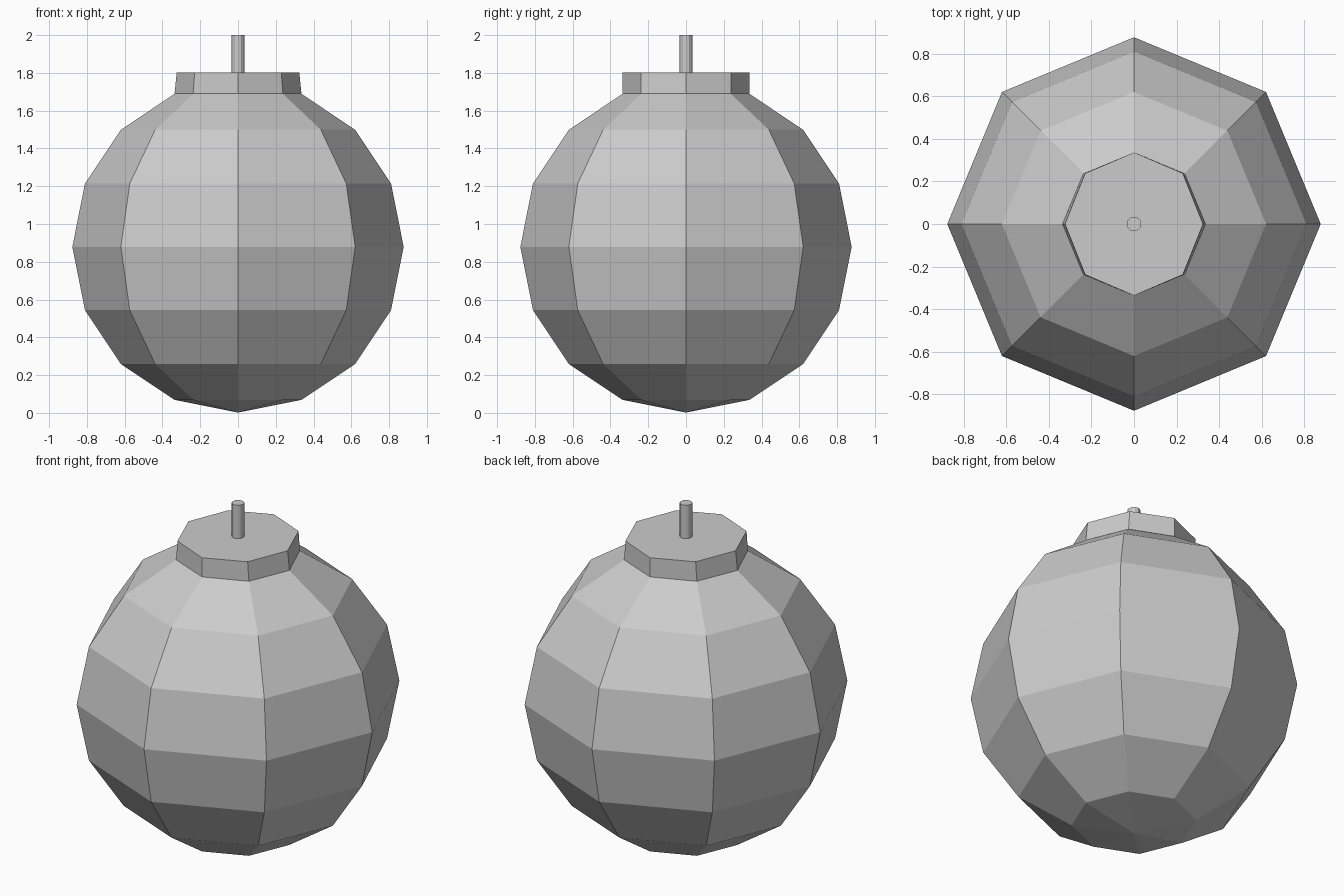
import bpy

if "Cube" in bpy.data.objects:
    bpy.data.objects.remove(bpy.data.objects["Cube"])

R = 0.877          # ball radius
CAP_R = 0.336      # cap radius, matches the ball's top ring

# Faceted ball, corners on the x and y axes
bpy.ops.mesh.primitive_uv_sphere_add(segments=8, ring_count=8, radius=R, location=(0, 0, R + 0.002))
bpy.context.object.name = "ball"


def prism(name, sides, radius, z0, z1, top_scale_x=1.0):
    bpy.ops.mesh.primitive_cylinder_add(vertices=sides, radius=radius, depth=z1 - z0,
                                        location=(0, 0, (z0 + z1) / 2))
    ob = bpy.context.object
    ob.name = name
    for v in ob.data.vertices:
        if v.co.z > 0:
            v.co.x *= top_scale_x
    return ob


# Octagonal cap, slightly narrowed sideways at the top
prism("cap", 8, CAP_R, 1.69, 1.803, 0.965)

# Thin stem
prism("stem", 12, 0.034, 1.80, 2.0)
